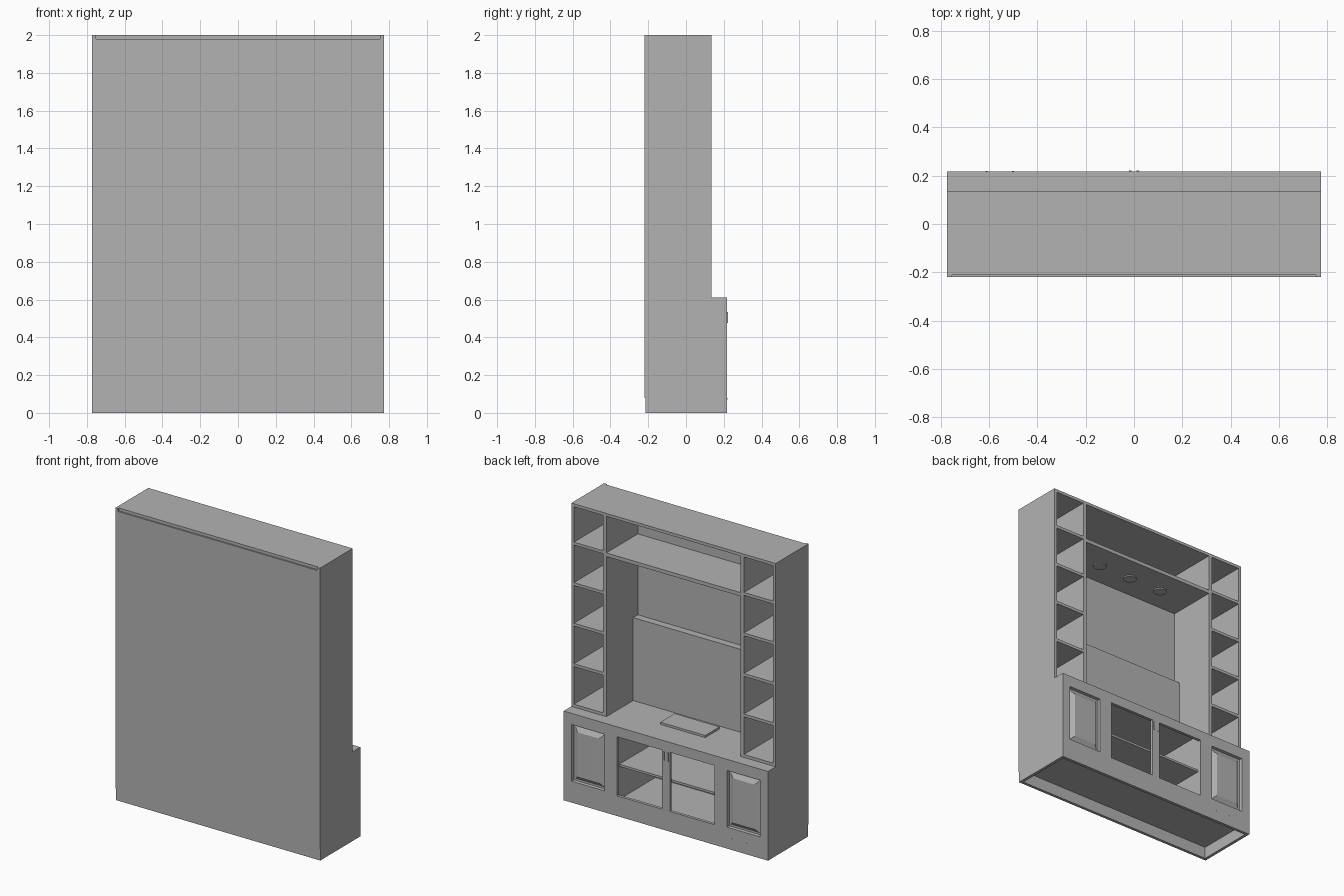
import bpy, bmesh

cube = bpy.data.objects.get("Cube")
if cube:
    bpy.data.objects.remove(cube)

grey = bpy.data.materials.new("plain grey")
grey.use_nodes = True
COLOUR = (0.45, 0.45, 0.45, 1)
grey.diffuse_color = COLOUR
grey.node_tree.nodes["Principled BSDF"].inputs["Base Color"].default_value = COLOUR


def finish(name, bm):
    mesh = bpy.data.meshes.new(name)
    bm.to_mesh(mesh)
    bm.free()
    mesh.materials.append(grey)
    obj = bpy.data.objects.new(name, mesh)
    bpy.context.collection.objects.link(obj)
    return obj


def box_mesh(x, y, z):
    bm = bmesh.new()
    bmesh.ops.create_cube(bm, size=1)
    for v in bm.verts:
        v.co = [a + (b - a) * (c + 0.5) for (a, b), c in zip((x, y, z), v.co)]
    return bm


def box(name, x, y, z):
    return finish(name, box_mesh(x, y, z))


def pair(name, x, y, z):
    box("left_" + name, x, y, z)
    box("right_" + name, (-x[1], -x[0]), y, z)


def disc(name, x, y, z, radius, depth, upright=False):
    bpy.ops.mesh.primitive_cylinder_add(
        vertices=32, radius=radius, depth=depth, location=(x, y, z),
        rotation=(1.5708 if upright else 0, 0, 0))
    obj = bpy.context.object
    obj.name = name
    obj.data.materials.append(grey)
    bpy.ops.object.shade_smooth_by_angle()


# Main levels
W, IN, DIV, NICHE = 0.773, 0.753, 0.533, 0.508
BACK, UPPER, FACE = -0.22, 0.135, 0.218
BASE, TOP, T = 0.61, 2.0, 0.02
inner_back = -0.205

# Carcass
pair("upper_side", (IN, W), (BACK, UPPER), (BASE, TOP))
pair("base_side", (IN, W), (BACK, FACE - T), (0.08, BASE))
pair("plinth_side", (IN, W), (-0.215, FACE - T), (0, 0.08))
box("back_panel", (-IN, IN), (BACK, inner_back), (0.08, TOP - T))
box("top_panel", (-IN, IN), (-0.21, UPPER), (TOP - T, TOP))
box("plinth_back", (-IN, IN), (-0.215, -0.195), (0, 0.08))
box("base_floor", (-IN, IN), (inner_back, FACE - T), (0.08, 0.1))
box("counter", (-IN, IN), (inner_back, FACE - T), (BASE - T, BASE))

# Shelf columns
pair("column_divider", (NICHE, DIV), (inner_back, UPPER), (BASE, TOP - T))
for i in range(5):
    z = BASE + 0.277 * i
    pair(f"column_shelf_{i + 1}", (DIV, IN), (inner_back, UPPER), (z, z + T))

# Central niche with bridge shelf and spotlights
box("bridge_shelf", (-NICHE, NICHE), (inner_back, UPPER), (1.705, 1.73))
box("niche_board", (-NICHE, NICHE), (inner_back, -0.155), (BASE, 1.177))
for i in (-1, 0, 1):
    disc(f"spotlight_{i + 2}", 0.25 * i, -0.04, 1.703, 0.042, 0.012)
box("counter_stand", (-0.17, 0.17), (-0.12, 0.035), (BASE, BASE + 0.015))

# Base interior
pair("base_partition", (0.375, 0.395), (inner_back, FACE - T), (0.1, BASE - T))
box("base_shelf", (-0.375, 0.375), (inner_back, 0.185), (0.325, 0.34))

# Base front: rails and stiles
LOW, HIGH = 0.138, 0.542
front = (FACE - T, FACE)
box("bottom_rail", (-W, W), front, (0, LOW))
box("top_rail", (-W, W), front, (HIGH, BASE))
pair("outer_stile", (0.72, W), front, (LOW, HIGH))
pair("inner_stile", (0.37, 0.455), front, (LOW, HIGH))
box("centre_stile", (-0.03, 0.03), front, (LOW, HIGH))
pair("handle", (0.01, 0.02), (FACE, FACE + 0.004), (0.475, 0.535))

# Raised panel doors: a groove, then a bevelled rise to the centre field
for side, x in (("left", (0.455, 0.72)), ("right", (-0.72, -0.455))):
    bm = box_mesh(x, (FACE - 0.04, FACE), (LOW, HIGH))
    bm.normal_update()
    face = max(bm.faces, key=lambda f: f.normal.y)
    for thick, depth in ((0.012, 0), (0.004, -0.02), (0.016, 0), (0.04, 0.018)):
        bmesh.ops.inset_region(bm, faces=[face], thickness=thick, depth=depth)
    finish(side + "_panel_door", bm)

# Small fixings on the bottom rail
for i, x in enumerate((-0.5, -0.61)):
    disc(f"fixing_{i + 1}", x, FACE, 0.075, 0.004, 0.004, True)
